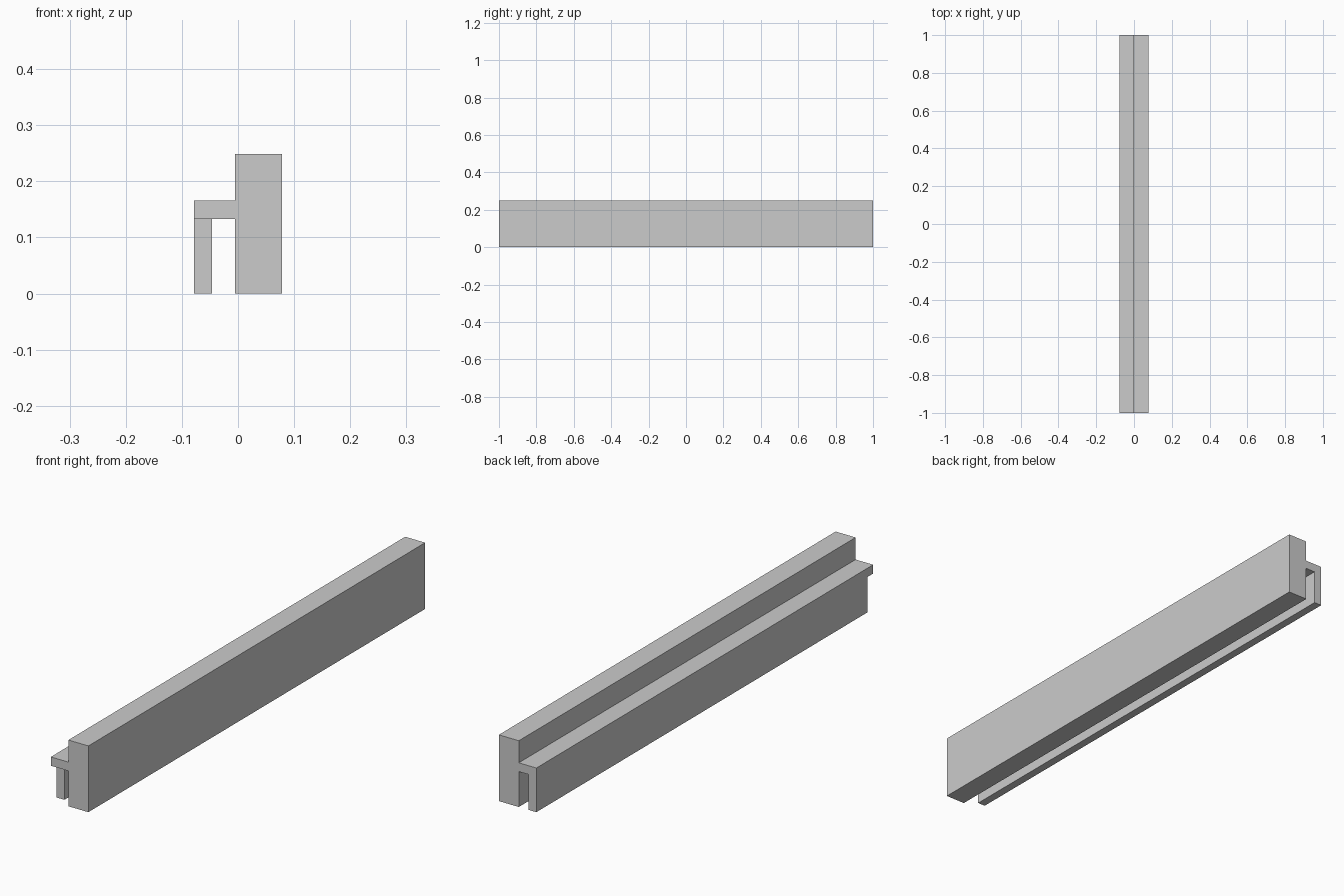
import bpy

# Remove the default cube only
cube = bpy.data.objects.get("Cube")
if cube:
    bpy.data.objects.remove(cube, do_unlink=True)

# Single flat colour
grey = bpy.data.materials.new("light_grey")
grey.use_nodes = True
colour = (0.6, 0.6, 0.6, 1)
grey.diffuse_color = colour
grey.node_tree.nodes["Principled BSDF"].inputs["Base Color"].default_value = colour


def bar(name, x, y, z):
    """Box spanning the given (low, high) range on each axis."""
    spans = (x, y, z)
    bpy.ops.mesh.primitive_cube_add(size=1, location=[(a + b) / 2 for a, b in spans])
    ob = bpy.context.object
    ob.name = name
    ob.scale = [b - a for a, b in spans]
    bpy.ops.object.transform_apply(location=False, rotation=False, scale=True)
    ob.data.materials.append(grey)
    return ob


outer, inner = -0.078, -0.005
under, top = 0.133, 0.166

# Tall main beam
bar("main_beam", (inner, 0.078), (-1, 1), (0, 0.249))
# Ledge projecting from the beam
bar("side_ledge", (outer, inner), (-1, 1), (under, top))
# Hanging lip, set back slightly at the front end
bar("hanging_lip", (outer, -0.046), (-0.965, 1), (0, under))
